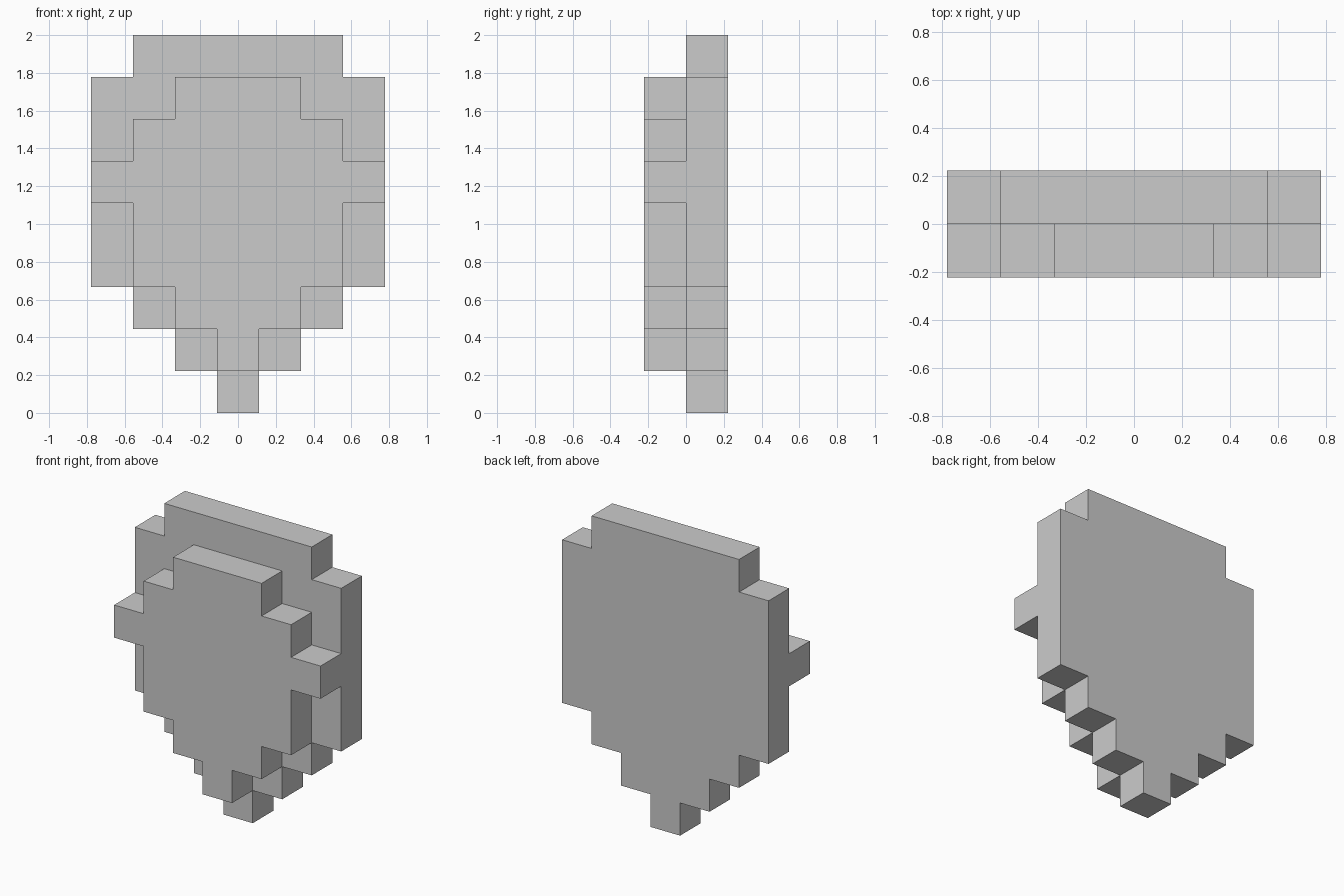
import bpy, bmesh

if "Cube" in bpy.data.objects:
    bpy.data.objects.remove(bpy.data.objects["Cube"])

U = 2 / 9  # block size

# Half widths in blocks, one per row: (rows from, rows to, half width)
BACK = [(0, 1, 0.5), (1, 2, 1.5), (2, 3, 2.5), (3, 8, 3.5), (8, 9, 2.5)]
FRONT = [(1, 2, 0.5), (2, 3, 1.5), (3, 5, 2.5), (5, 6, 3.5), (6, 7, 2.5), (7, 8, 1.5)]


def stepped_plate(name, rows, y0):
    """Mirror a stepped half profile about x = 0 and extrude it one block deep."""
    right = [(w, z) for lo, hi, w in rows for z in (lo, hi)]
    outline = right + [(-x, z) for x, z in reversed(right)]
    bm = bmesh.new()
    face = bm.faces.new([bm.verts.new((x * U, y0, z * U)) for x, z in outline])
    ext = bmesh.ops.extrude_face_region(bm, geom=[face], use_keep_orig=True)
    verts = [g for g in ext["geom"] if isinstance(g, bmesh.types.BMVert)]
    bmesh.ops.translate(bm, verts=verts, vec=(0, U, 0))
    bmesh.ops.recalc_face_normals(bm, faces=bm.faces)
    mesh = bpy.data.meshes.new(name)
    bm.to_mesh(mesh)
    bm.free()
    obj = bpy.data.objects.new(name, mesh)
    bpy.context.collection.objects.link(obj)
    return obj


# Large rear plate and smaller front relief with side tabs
stepped_plate("back_plate", BACK, 0)
stepped_plate("front_plate", FRONT, -U)
